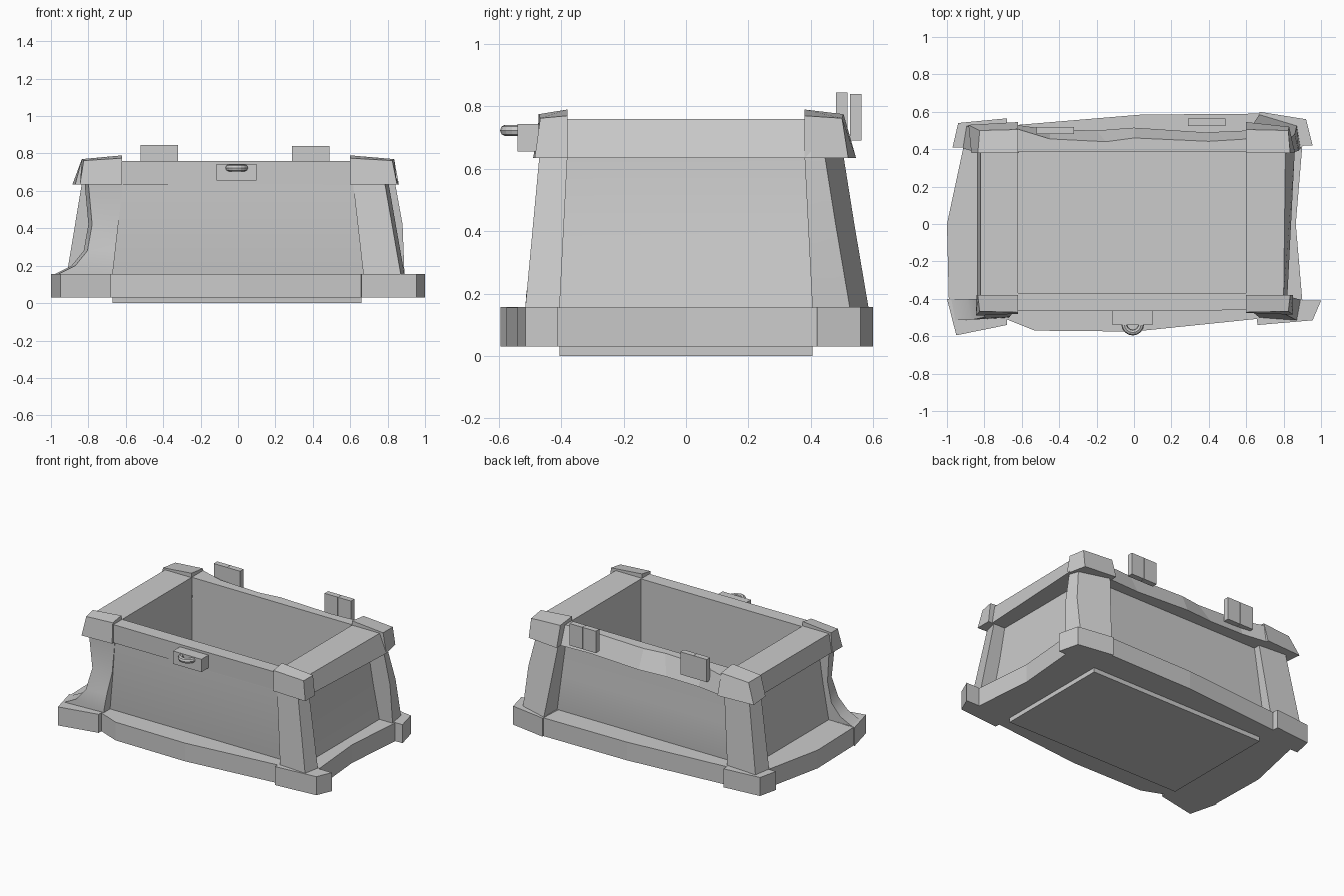
import bpy, bmesh, math


def loft(name, sections, smooth=False):
    """Skin matching closed rings of 3D points, cap both ends."""
    bm = bmesh.new()
    rings = [[bm.verts.new(p) for p in s] for s in sections]
    n = len(rings[0])
    for a, b in zip(rings, rings[1:]):
        for i in range(n):
            j = (i + 1) % n
            bm.faces.new((a[i], a[j], b[j], b[i]))
    bm.faces.new(rings[0][::-1])
    bm.faces.new(rings[-1])
    bmesh.ops.recalc_face_normals(bm, faces=bm.faces)
    me = bpy.data.meshes.new(name)
    bm.to_mesh(me)
    bm.free()
    ob = bpy.data.objects.new(name, me)
    bpy.context.collection.objects.link(ob)
    if smooth:
        bpy.ops.object.select_all(action='DESELECT')
        ob.select_set(True)
        bpy.context.view_layer.objects.active = ob
        bpy.ops.object.shade_smooth_by_angle(angle=math.radians(30))
    return ob


def at(z, pts):
    return [(x, y, z) for x, y in pts]


def rect(z, x0, x1, y0, y1):
    return at(z, [(x0, y0), (x1, y0), (x1, y1), (x0, y1)])


def box(name, x0, x1, y0, y1, z0, z1):
    return loft(name, [rect(z0, x0, x1, y0, y1), rect(z1, x0, x1, y0, y1)])


# Open box: floor, inner wall, lip, outer panel, foot plate
loft("chest_body", [
    rect(0.03, -0.62, 0.60, -0.37, 0.385),
    rect(0.755, -0.62, 0.60, -0.37, 0.385),
    rect(0.755, -0.74, 0.72, -0.45, 0.42),
    rect(0.635, -0.74, 0.72, -0.455, 0.42),
    rect(0.40, -0.765, 0.75, -0.44, 0.43),
    rect(0.155, -0.80, 0.79, -0.43, 0.44),
    rect(0.03, -0.67, 0.66, -0.405, 0.405),
    rect(0.0, -0.67, 0.66, -0.405, 0.405)], smooth=True)

# Base band, one slab per side
base = {
    "front": [(-0.68, -0.40), (-0.68, -0.51), (-0.53, -0.57), (0, -0.575), (0.68, -0.505), (0.68, -0.40)],
    "back": [(-0.68, 0.40), (-0.68, 0.525), (0.04, 0.585), (0.68, 0.59), (0.68, 0.40)],
    "left": [(-0.66, 0.42), (-0.91, 0.42), (-1.0, 0), (-0.99, -0.41), (-0.66, -0.41)],
    "right": [(0.65, 0.42), (0.90, 0.42), (0.865, 0), (0.90, -0.41), (0.65, -0.41)]}
for side, pts in base.items():
    loft("base_" + side, [at(0.03, pts), at(0.155, pts)])

# Rim, one bar per side, bottom outline then top outline
rim = {
    "front": ([(-0.63, -0.37), (-0.63, -0.465), (0, -0.46), (0.61, -0.455), (0.61, -0.37)],
              [(-0.63, -0.37), (-0.63, -0.465), (0, -0.465), (0.61, -0.46), (0.61, -0.37)]),
    "back": ([(-0.63, 0.385), (-0.63, 0.53), (-0.45, 0.505), (-0.20, 0.50), (0.0, 0.515), (0.38, 0.49),
              (0.61, 0.50), (0.61, 0.385)],
             [(-0.63, 0.385), (-0.63, 0.51), (-0.45, 0.455), (-0.15, 0.44), (0.0, 0.46), (0.40, 0.442),
              (0.61, 0.455), (0.61, 0.385)]),
    "left": ([(-0.62, 0.40), (-0.84, 0.40), (-0.84, -0.39), (-0.62, -0.39)],
             [(-0.62, 0.40), (-0.82, 0.40), (-0.82, -0.39), (-0.62, -0.39)]),
    "right": ([(0.60, 0.40), (0.86, 0.40), (0.82, -0.39), (0.60, -0.39)],
              [(0.60, 0.40), (0.81, 0.40), (0.80, -0.39), (0.60, -0.39)])}
for side, (low, high) in rim.items():
    loft("rim_" + side, [at(0.635, low), at(0.76, high)])

# Corners: foot outline; side and corner reach of the post at each height;
# corner chamfer of the post; cap corner reach (x, y) and cap side reach at the bottom
corners = {
    "front_left": (-1, -1, [(0.68, 0.54), (0.95, 0.595), (1.0, 0.40)],
                   [(0.155, 0.98, 0.515), (0.20, 0.89, 0.512), (0.28, 0.825, 0.50), (0.42, 0.80, 0.465),
                    (0.64, 0.82, 0.472)],
                   0.0, (0.845, 0.49, 0.843)),
    "front_right": (1, -1, [(0.66, 0.54), (0.955, 0.515), (1.0, 0.41)],
                    [(0.155, 0.89, 0.515), (0.64, 0.805, 0.47)],
                    0.0, (0.85, 0.485, 0.85)),
    "back_left": (-1, 1, [(0.68, 0.565), (0.94, 0.54), (0.97, 0.41)],
                  [(0.155, 0.915, 0.525), (0.64, 0.835, 0.48)],
                  0.0, (0.885, 0.53, 0.87)),
    "back_right": (1, 1, [(0.67, 0.60), (0.92, 0.56), (0.955, 0.42)],
                   [(0.155, 0.89, 0.585), (0.42, 0.88, 0.54), (0.64, 0.84, 0.505)],
                   0.06, (0.83, 0.52, 0.86))}
for name, (sx, sy, foot, post, cham, (cx, cy, dx)) in corners.items():
    foot = [(sx * x, sy * y) for x, y in [(foot[0][0] - 0.01, 0.41)] + foot]
    loft("base_corner_" + name, [at(0.03, foot), at(0.157, foot)])

    # Flared corner post
    rings = []
    for z, xo, yo in post:
        t = (z - 0.155) / 0.485
        xi, yi = 0.67 - 0.055 * t, 0.405 - 0.025 * t
        rings.append([(sx * x, sy * y, z) for x, y in
                      [(xi, yi), (xi, yo - (0 if cham else 0.015)), (xo - 0.02, yo - cham), (xo, yi)]])
    loft("corner_post_" + name, rings, smooth=True)

    # Sloping rim cap
    yb = cy - 0.01 if sy < 0 else 0.545
    yt = 0.472 if sy < 0 else 0.505
    xi = 0.62 if sx < 0 else 0.60
    low = [(xi, 0.38, 0.635), (xi, yb, 0.635), (cx, cy, 0.635), (dx, 0.38, 0.635)]
    high = [(xi, 0.38, 0.79), (xi, yt, 0.775), (0.825, yt - 0.005, 0.762), (0.835, 0.38, 0.77)]
    loft("rim_cap_" + name, [[(sx * x, sy * y, z) for x, y, z in r] for r in (low, high)])

# Hinges, two leaves each
for name, x, y, top in (("left", -0.52, 0.48, 0.845), ("right", 0.29, 0.525, 0.84)):
    for k in range(2):
        box(f"hinge_{name}_{k + 1}", x + 0.101 * k, x + 0.101 * k + 0.099, y, y + 0.038, 0.69, top)

# Lock plate and half-ring hasp
box("lock_plate", -0.115, 0.10, -0.54, -0.455, 0.655, 0.743)
rings = []
for i in range(9):
    a = math.pi * i / 8
    ring = []
    for j in range(8):
        b = 2 * math.pi * j / 8
        r = 0.045 + 0.016 * math.cos(b)
        ring.append((r * math.cos(a) - 0.007, -0.535 - r * math.sin(a), 0.723 + 0.018 * math.sin(b)))
    rings.append(ring)
loft("lock_ring", rings)
